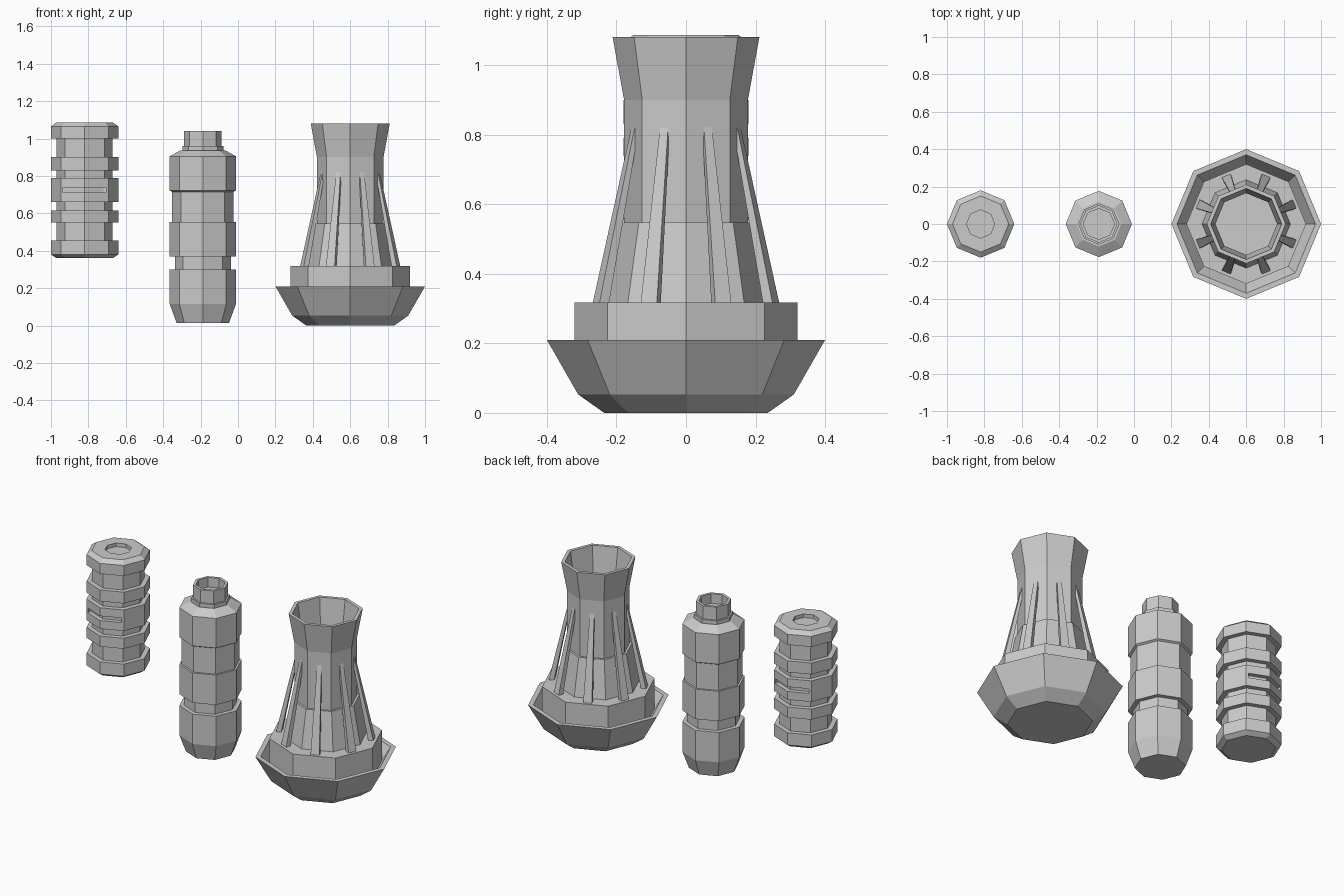
import bpy, bmesh
from math import cos, sin, pi
from mathutils import Matrix

if "Cube" in bpy.data.objects:
    bpy.data.objects.remove(bpy.data.objects["Cube"])

SIDES = 8


def finish(bm, name):
    bmesh.ops.recalc_face_normals(bm, faces=bm.faces)
    me = bpy.data.meshes.new(name)
    bm.to_mesh(me)
    bm.free()
    ob = bpy.data.objects.new(name, me)
    bpy.context.collection.objects.link(ob)
    return ob


def lathe(name, x, profile):
    """Octagonal solid from (radius, z) rings, capped at both ends."""
    bm = bmesh.new()
    rings = [[bm.verts.new((x + r * cos(2 * pi * i / SIDES), r * sin(2 * pi * i / SIDES), z))
              for i in range(SIDES)] for r, z in profile]
    for a, b in zip(rings, rings[1:]):
        for i in range(SIDES):
            j = (i + 1) % SIDES
            bm.faces.new((a[i], a[j], b[j], b[i]))
    bm.faces.new(rings[0])
    bm.faces.new(rings[-1])
    return finish(bm, name)


# ribbed grip: wide ribs alternating with grooves, shallow recess on top
GX, WIDE, CORE = -0.82, 0.18, 0.15
grip_profile = [(CORE, 0.36), (WIDE, 0.38)]
for lo, hi in [(0.455, 0.55), (0.615, 0.66), (0.79, 0.83), (0.90, 1.0)]:
    grip_profile += [(WIDE, lo), (CORE, lo), (CORE, hi), (WIDE, hi)]
grip_profile += [(WIDE, 1.065), (CORE, 1.087), (0.075, 1.087), (0.075, 1.065)]
grip = lathe("ribbed_grip", GX, grip_profile)

# slots in front and back of the middle rib, floored by a core
for side in (-1, 1):
    bm = bmesh.new()
    bmesh.ops.create_cube(bm, size=1, matrix=Matrix.Translation((GX, side * 0.2, 0.725))
                          @ Matrix.Diagonal((0.23, 0.18, 0.028, 1)))
    cutter = finish(bm, "slot_cutter")
    mod = grip.modifiers.new("slot", 'BOOLEAN')
    mod.operation = 'DIFFERENCE'
    mod.solver = 'EXACT'
    mod.object = cutter
    cutter.hide_render = True
    cutter.hide_set(True)
lathe("grip_core", GX, [(0.152, 0.70), (0.152, 0.75)])

# stepped handle with hollow neck
lathe("stepped_handle", -0.188, [
    (0.14, 0.013), (0.177, 0.115), (0.177, 0.30), (0.15, 0.30), (0.15, 0.37),
    (0.177, 0.37), (0.177, 0.555), (0.165, 0.555), (0.165, 0.715), (0.177, 0.722),
    (0.177, 0.905), (0.12, 0.937), (0.11, 0.937), (0.11, 0.96), (0.10, 0.96),
    (0.10, 1.04), (0.083, 1.04), (0.083, 0.98)])

# flared emitter: bowl base, collar, cone and open flared tube
EX = 0.6
lathe("flared_emitter", EX, [
    (0.235, 0.0), (0.31, 0.053), (0.40, 0.21), (0.37, 0.21), (0.32, 0.13),
    (0.32, 0.318), (0.236, 0.318), (0.192, 0.547), (0.178, 0.547), (0.178, 0.90),
    (0.211, 1.08), (0.19, 1.08), (0.165, 0.90), (0.165, 0.55)])

# eight tapered struts leaning from the collar to the tube
bm = bmesh.new()
STRUT = [(0.28, 0.315, 0.025), (0.165, 0.82, 0.0125), (0.155, 0.80, 0.0125), (0.25, 0.315, 0.025)]
for k in range(SIDES):
    a = (k + 0.5) * 2 * pi / SIDES
    left, right = [[bm.verts.new((EX + r * cos(a) - s * w * sin(a), r * sin(a) + s * w * cos(a), z))
                    for r, z, w in STRUT] for s in (-1, 1)]
    bm.faces.new(left)
    bm.faces.new(right)
    for i in range(4):
        j = (i + 1) % 4
        bm.faces.new((left[i], left[j], right[j], right[i]))
finish(bm, "emitter_struts")
